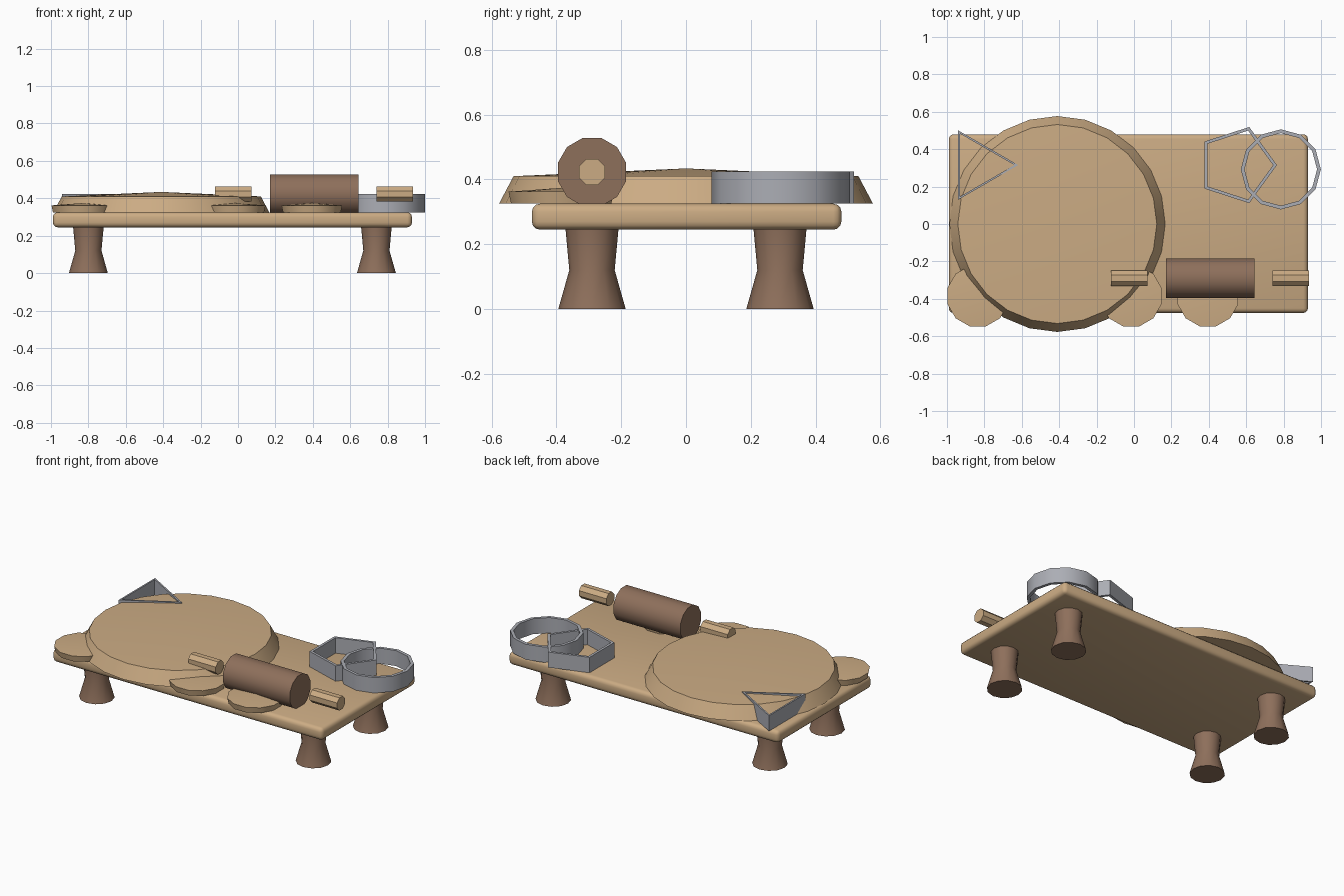
import bpy, bmesh
from math import pi, sin, cos, radians

cube = bpy.data.objects.get("Cube")
if cube:
    bpy.data.objects.remove(cube, do_unlink=True)


def material(name, rgb):
    m = bpy.data.materials.new(name)
    m.use_nodes = True
    m.diffuse_color = (*rgb, 1)
    m.node_tree.nodes["Principled BSDF"].inputs["Base Color"].default_value = (*rgb, 1)
    return m


TAN = material("tan", (0.60, 0.41, 0.23))
BROWN = material("brown", (0.27, 0.16, 0.105))
STEEL = material("steel", (0.41, 0.42, 0.46))


def finish(name, bm, mat, location, angle=35):
    bmesh.ops.recalc_face_normals(bm, faces=bm.faces[:])
    mesh = bpy.data.meshes.new(name)
    bm.to_mesh(mesh)
    bm.free()
    mesh.materials.append(mat)
    obj = bpy.data.objects.new(name, mesh)
    obj.location = location
    bpy.context.collection.objects.link(obj)
    bpy.ops.object.select_all(action='DESELECT')
    obj.select_set(True)
    bpy.context.view_layer.objects.active = obj
    bpy.ops.object.shade_smooth_by_angle(angle=radians(angle))
    return obj


def lathe(name, profile, sides, mat, location, turn=0.0, closed=False, apex=None):
    """Sweep (radius, height) pairs around z; closed joins last ring to first."""
    bm = bmesh.new()
    rings = []
    for r, z in profile:
        angles = [turn + 2 * pi * i / sides for i in range(sides)]
        rings.append([bm.verts.new((r * cos(a), r * sin(a), z)) for a in angles])
    pairs = list(zip(rings, rings[1:]))
    if closed:
        pairs.append((rings[-1], rings[0]))
    for low, high in pairs:
        for i in range(sides):
            j = (i + 1) % sides
            bm.faces.new((low[i], low[j], high[j], high[i]))
    if not closed:
        bm.faces.new(rings[0][::-1])
        if apex is None:
            bm.faces.new(rings[-1])
        else:
            tip = bm.verts.new((0, 0, apex))
            for i in range(sides):
                bm.faces.new((rings[-1][i], rings[-1][(i + 1) % sides], tip))
    return finish(name, bm, mat, location)


# Board with rounded edges
bm = bmesh.new()
bmesh.ops.create_cube(bm, size=1)
bmesh.ops.scale(bm, vec=(1.92, 0.955, 0.08), verts=bm.verts[:])
bmesh.ops.bevel(bm, geom=bm.edges[:], offset=0.025, segments=3, profile=0.5, affect='EDGES')
finish("board", bm, TAN, (-0.03, 0.002, 0.285))

# Waisted legs
for side, x in (("right", -0.8), ("left", 0.74)):
    for end, y in (("front", -0.29), ("back", 0.29)):
        lathe(f"{end}_{side}_leg", [(0.104, 0), (0.07, 0.12), (0.082, 0.25)],
              12, BROWN, (x, y, 0))

# Rolled dough and cut rounds
lathe("dough_sheet", [(0.577, 0.325), (0.532, 0.41)], 24, TAN, (-0.41, 0, 0), apex=0.434)
for i, (x, y) in enumerate(((-0.835, -0.385), (-0.015, -0.385), (0.395, -0.385))):
    lathe(f"dough_round_{i + 1}", [(0.16, 0.325), (0.168, 0.362)], 12, TAN,
          (x, y, 0), turn=pi / 12, apex=0.374)

# Rolling pin lying along x
for name, r, length, x, sides, mat in (
        ("roller", 0.109, 0.475, 0.17, 12, BROWN),
        ("right_handle", 0.044, 0.195, -0.122, 8, TAN),
        ("left_handle", 0.044, 0.195, 0.741, 8, TAN)):
    pin = lathe(name, [(r, 0), (r, length)], sides, mat, (x, -0.29, 0.423), turn=pi / sides)
    pin.rotation_euler = (0, pi / 2, 0)

# Open cutters: triangle, pentagon and ring
for name, sides, x, y, turn in (("triangle_cutter", 3, -0.833, 0.315, 0),
                                ("pentagon_cutter", 5, 0.55, 0.315, 0),
                                ("ring_cutter", 12, 0.785, 0.292, 0)):
    lathe(name, [(0.214, 0.325), (0.214, 0.424), (0.194, 0.424), (0.194, 0.325)],
          sides, STEEL, (x, y, 0), turn=turn, closed=True)
